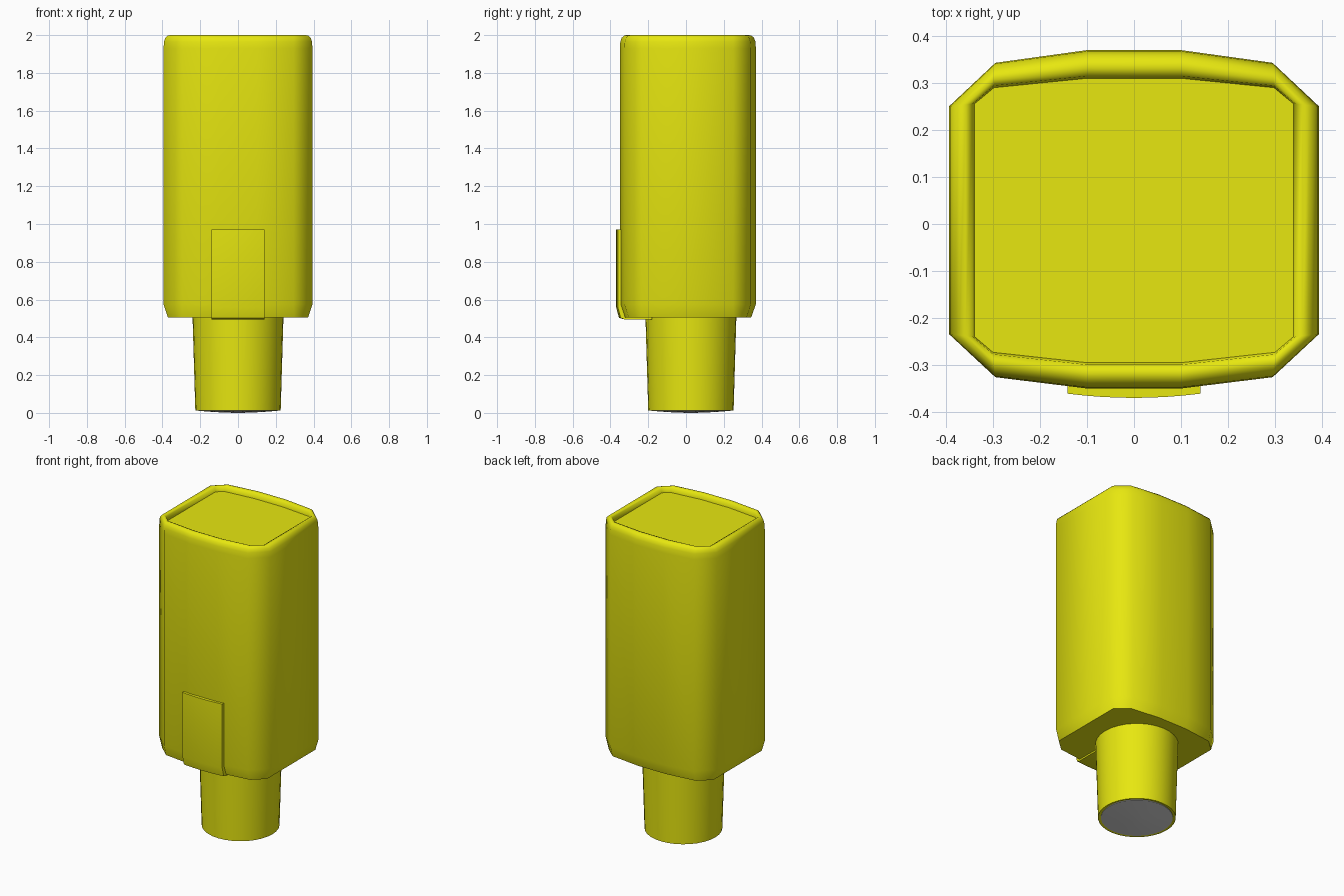
import bpy, math

if "Cube" in bpy.data.objects:
    bpy.data.objects.remove(bpy.data.objects["Cube"])


def material(name, rgb):
    m = bpy.data.materials.new(name)
    m.diffuse_color = (*rgb, 1)
    m.use_nodes = True
    m.node_tree.nodes["Principled BSDF"].inputs["Base Color"].default_value = m.diffuse_color
    return m


yellow = material("yellow", (0.80, 0.80, 0.005))
grey = material("light grey", (0.70, 0.70, 0.70))


def make(name, verts, faces, mat, angle=40):
    me = bpy.data.meshes.new(name)
    me.from_pydata(verts, [], faces)
    me.materials.append(mat)
    ob = bpy.data.objects.new(name, me)
    bpy.context.collection.objects.link(ob)
    bpy.ops.object.select_all(action='DESELECT')
    ob.select_set(True)
    bpy.context.view_layer.objects.active = ob
    bpy.ops.object.mode_set(mode='EDIT')
    bpy.ops.mesh.select_all(action='SELECT')
    bpy.ops.mesh.normals_make_consistent(inside=False)
    bpy.ops.object.mode_set(mode='OBJECT')
    bpy.ops.object.shade_smooth_by_angle(angle=math.radians(angle))
    return ob


def loft(name, rings, mat, angle=40):
    """Skin equal-length rings and cap both ends."""
    n = len(rings[0])
    verts = [v for r in rings for v in r]
    faces = [(k * n + i, k * n + (i + 1) % n, (k + 1) * n + (i + 1) % n, (k + 1) * n + i)
             for k in range(len(rings) - 1) for i in range(n)]
    faces += [tuple(range(n)), tuple(range(len(verts) - n, len(verts)))]
    return make(name, verts, faces, mat, angle)


# Body: twelve-sided section, outer outline blending to the inset top panel
outer = [(0.10, 0.37), (0.295, 0.343), (0.394, 0.25),
         (0.394, -0.234), (0.295, -0.326), (0.10, -0.35)]
inner = [(0.10, 0.31), (0.298, 0.29), (0.339, 0.256),
         (0.339, -0.24), (0.30, -0.273), (0.10, -0.295)]


def section(t, z):
    half = [(a[0] + (b[0] - a[0]) * t, a[1] + (b[1] - a[1]) * t)
            for a, b in zip(outer, inner)]
    return [(x, y, z) for x, y in half] + [(-x, y, z) for x, y in reversed(half)]


body_profile = [(0.42, 0.505), (0, 0.575), (0, 1.93), (0.04, 1.965), (0.16, 1.985),
                (0.4, 1.998), (0.65, 2.0), (0.92, 1.993), (1, 1.965)]
loft("body", [section(t, z) for t, z in body_profile], yellow, 60)


# Neck: tapered round plug with a thin lip round its open end
def circle(r, z, n=32):
    return [(r * math.cos(2 * math.pi * i / n), 0.026 + r * math.sin(2 * math.pi * i / n), z)
            for i in range(n)]


loft("neck", [circle(0.20, 0.02), circle(0.213, 0.012), circle(0.226, 0.012),
              circle(0.241, 0.52)], yellow)

# Grey end disc, very slightly domed
loft("end_disc", [circle(0.02, 0.0), circle(0.12, 0.004), circle(0.209, 0.011),
                  circle(0.209, 0.02)], grey)

# Front clip: bowed strip that runs down the front and folds under the body
path_out = [(-0.361, 0.97), (-0.361, 0.56), (-0.346, 0.503), (-0.325, 0.495), (-0.18, 0.495)]
path_in = [(-0.335, 0.97), (-0.335, 0.57), (-0.325, 0.53), (-0.31, 0.51), (-0.18, 0.51)]
strip = path_out + path_in[::-1]
columns = []
for i in range(9):
    u = -1 + i / 4
    bow = -0.009 * (1 - u * u)
    columns.append([(0.141 * u, y + (bow if z > 0.5 else 0), z) for y, z in strip])
loft("front_clip", columns, yellow, 35)
